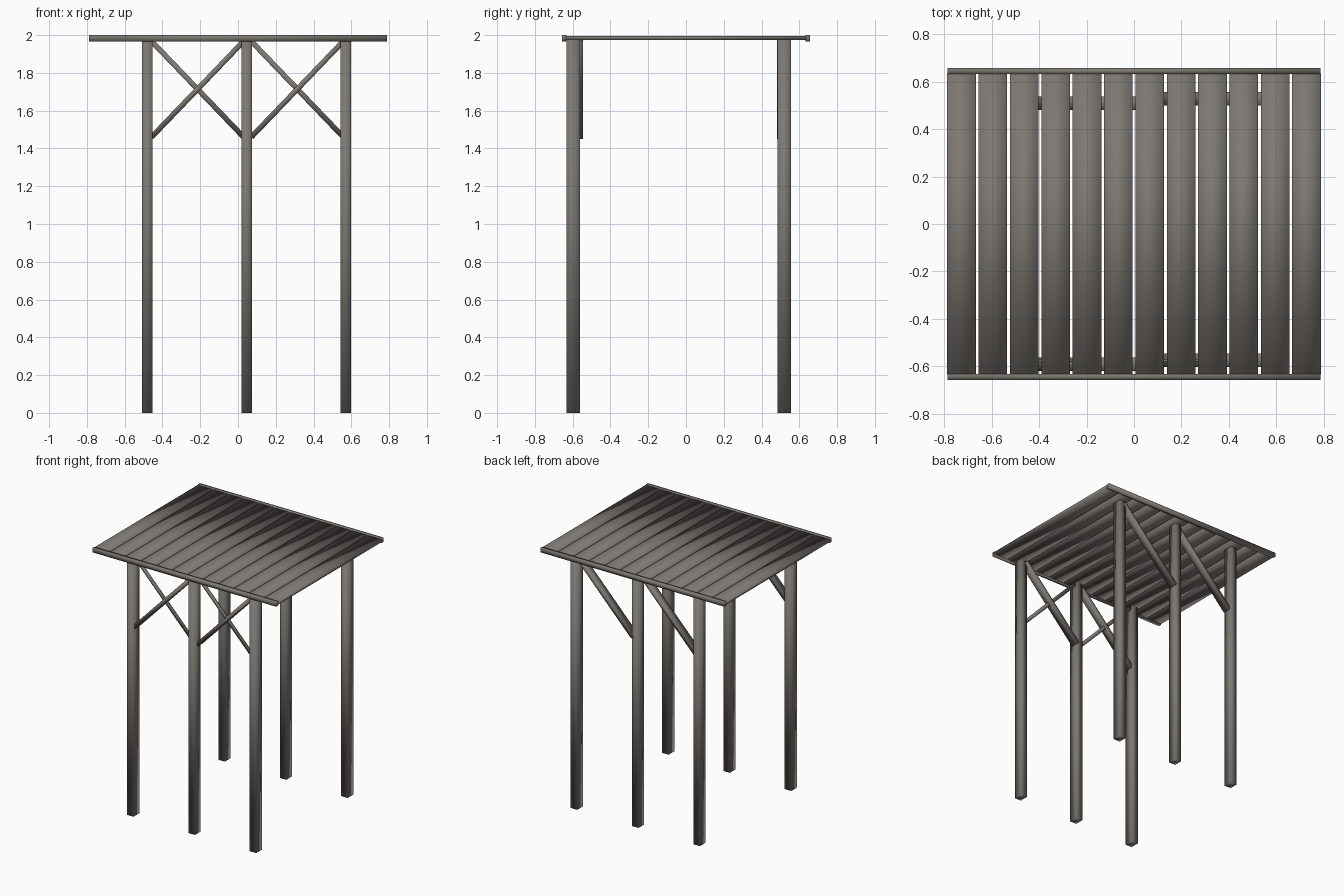
import bpy, math

if "Cube" in bpy.data.objects:
    bpy.data.objects.remove(bpy.data.objects["Cube"])

wood = bpy.data.materials.new("weathered_wood")
wood.diffuse_color = (0.205, 0.187, 0.168, 1)
wood.use_nodes = True
wood.node_tree.nodes["Principled BSDF"].inputs["Base Color"].default_value = wood.diffuse_color


def beam(name, center, size, tilt=0.0):
    """Soft-shaded timber, optionally tilted in the xz plane."""
    bpy.ops.mesh.primitive_cube_add(size=1, location=center)
    ob = bpy.context.object
    ob.name = name
    ob.scale = size
    bpy.ops.object.transform_apply(location=False, rotation=False, scale=True)
    ob.rotation_euler = (0, tilt, 0)
    ob.data.materials.append(wood)
    bpy.ops.object.shade_smooth()
    return ob


def brace(name, a, b, y, depth, thick=0.028):
    """Diagonal timber from a=(x,z) to b=(x,z)."""
    dx, dz = b[0] - a[0], b[1] - a[1]
    beam(name, ((a[0] + b[0]) / 2, y, (a[1] + b[1]) / 2),
         (math.hypot(dx, dz), depth, thick), -math.atan2(dz, dx))


# roof planks
for i in range(12):
    beam("roof_plank", (-0.728 + i * 0.1324, 0, 1.985), (0.121, 1.27, 0.02))

# edge rails along front and back of the roof
for y in (-0.645, 0.645):
    beam("roof_edge_rail", (0, y, 1.9835), (1.575, 0.025, 0.033))

# posts
for y, row in ((-0.597, "front"), (0.52, "back")):
    for x in (-0.48, 0.046, 0.571):
        beam(row + "_post", (x, y, 0.988), (0.056, 0.07, 1.976))

# wide braces rising to the right, both rows
for x0, shift in ((-0.458, 0.0), (0.07, 0.018)):
    for y, row in ((-0.593, "front"), (0.51, "back")):
        brace(row + "_brace", (x0, 1.46), (x0 + 0.485, 1.965), y + shift, 0.057)
    # thin crossing brace on the front row only
    brace("front_cross_brace", (x0, 1.968), (x0 + 0.485, 1.463), -0.578, 0.01)
